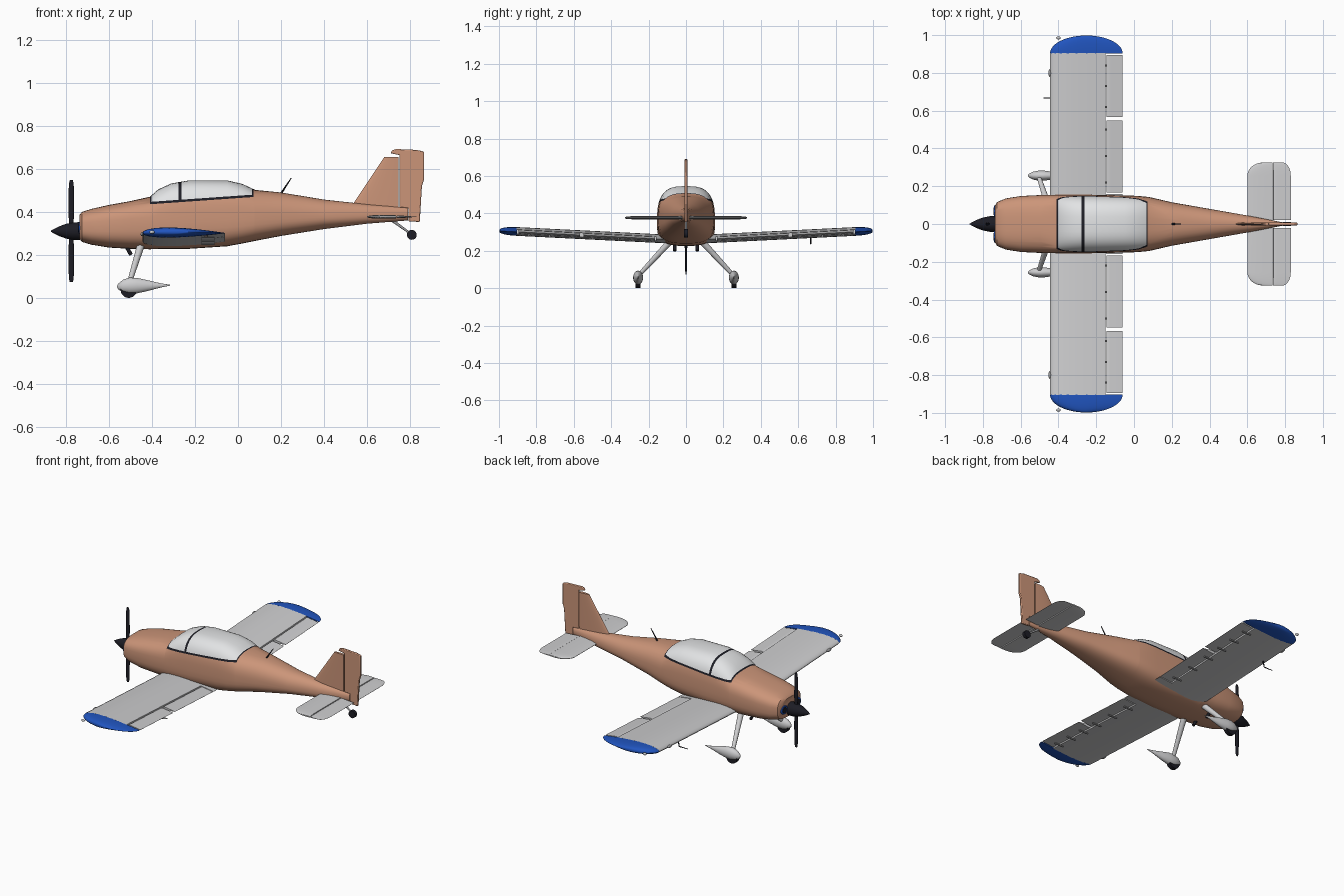
import bpy, bmesh, math
from mathutils import Vector

if bpy.data.objects.get("Cube"):
    bpy.data.objects.remove(bpy.data.objects["Cube"])


def material(name, r, g, b):
    m = bpy.data.materials.new(name)
    m.use_nodes = True
    m.diffuse_color = (r, g, b, 1)
    m.node_tree.nodes["Principled BSDF"].inputs["Base Color"].default_value = (r, g, b, 1)
    return m


TAN = material("tan paint", .60, .30, .19)
GREY = material("light grey paint", .62, .62, .63)
GLASS = material("pale canopy", .76, .77, .78)
BLUE = material("blue paint", .015, .09, .52)
BLACK = material("black trim", .012, .012, .018)
STEEL = material("dull metal", .35, .35, .36)


def finish(bm, name, mats, mirror=False, angle=35):
    bmesh.ops.recalc_face_normals(bm, faces=bm.faces)
    me = bpy.data.meshes.new(name)
    bm.to_mesh(me)
    bm.free()
    ob = bpy.data.objects.new(name, me)
    bpy.context.collection.objects.link(ob)
    for m in mats:
        me.materials.append(m)
    bpy.ops.object.select_all(action='DESELECT')
    ob.select_set(True)
    bpy.context.view_layer.objects.active = ob
    bpy.ops.object.shade_smooth_by_angle(angle=math.radians(angle))
    if mirror:
        mod = ob.modifiers.new("mirror", 'MIRROR')
        mod.use_axis = (False, True, False)
        mod.use_mirror_merge = False
    return ob


def loft_mesh(rings):
    bm = bmesh.new()
    rows = [[bm.verts.new(p) for p in ring] for ring in rings]
    n = len(rows[0])
    for a, b in zip(rows, rows[1:]):
        for i in range(n):
            j = (i + 1) % n
            bm.faces.new((a[i], a[j], b[j], b[i]))
    bm.faces.new(rows[0])
    bm.faces.new(rows[-1])
    return bm


def loft(name, rings, mat, mirror=False):
    return finish(loft_mesh(rings), name, [mat], mirror)


def rod(name, a, b, ra, rb, mat, mirror=False, sides=12):
    a, b = Vector(a), Vector(b)
    q = (b - a).to_track_quat('Z', 'Y')
    circle = [Vector((math.cos(t), math.sin(t), 0)) for t in
              (math.tau * i / sides for i in range(sides))]
    return loft(name, [[p + q @ (v * r) for v in circle] for p, r in ((a, ra), (b, rb))], mat, mirror)


def ball(name, centre, size, mat, mirror=False):
    bm = bmesh.new()
    bmesh.ops.create_uvsphere(bm, u_segments=16, v_segments=10, radius=1)
    bmesh.ops.scale(bm, vec=size, verts=bm.verts)
    bmesh.ops.translate(bm, vec=centre, verts=bm.verts)
    return finish(bm, name, [mat], mirror)


def spin(name, profile, y, z, mat, mirror=False, flat=1, sides=24):
    """Round body along x; each profile entry is x, radius, height shift."""
    rings = [[(x, y + r * flat * math.cos(math.tau * i / sides),
               z + dz + r * math.sin(math.tau * i / sides)) for i in range(sides)]
             for x, r, dz in profile]
    return loft(name, rings, mat, mirror)


# Fuselage: rounded-box sections (x, bottom, top, half width)
stations = [(-.737, .275, .385, .095), (-.725, .26, .40, .116), (-.68, .247, .414, .135),
            (-.6, .234, .432, .148), (-.5, .228, .45, .153), (-.41, .226, .47, .155),
            (-.37, .227, .505, .155), (-.31, .227, .532, .155), (-.23, .228, .546, .155),
            (-.05, .24, .546, .151), (.02, .253, .53, .149), (.08, .265, .502, .143),
            (.2, .288, .49, .115), (.4, .32, .457, .08), (.6, .345, .435, .045),
            (.79, .36, .42, .008)]


def body_ring(x, low, high, half, sides=48):
    mid = .33 + .04 * (x + .73)
    n = 3 - .8 * min(1, max(0, x / .4))
    ring = []
    for i in range(sides):
        c, s = math.cos(math.tau * i / sides), math.sin(math.tau * i / sides)
        h = high - mid if s > 0 else mid - low
        ring.append((x, half * math.copysign(abs(c) ** (2 / n), c),
                     mid + h * math.copysign(abs(s) ** (2 / n), s)))
    return ring


bm = loft_mesh([body_ring(*s) for s in stations])
SLOPE, SILL, FRAME = .07, .464, .011
front, rear, bow = -.41, .072, -.27
cuts = [((x, 0, 0), (1, 0, 0)) for x in (front, front + .007, bow - .007, bow + .007, rear - .006, rear)]
cuts += [((0, 0, z), (-SLOPE, 0, 1)) for z in (SILL, SILL + FRAME)]
for co, no in cuts:
    bmesh.ops.bisect_plane(bm, geom=bm.verts[:] + bm.edges[:] + bm.faces[:], plane_co=co, plane_no=no)
for f in bm.faces:
    c = f.calc_center_median()
    up = c.z - SILL - SLOPE * c.x
    if front < c.x < rear and up > 0:
        edge = up < FRAME or c.x < front + .007 or c.x > rear - .006 or abs(c.x - bow) < .007
        f.material_index = 2 if edge else 1
finish(bm, "fuselage_and_canopy", [TAN, GLASS, BLACK])


# Aerofoil sections, cut between two chord fractions
def thickness(f):
    return 5 * (.2969 * math.sqrt(f) - .126 * f - .3516 * f * f + .2843 * f ** 3 - .1036 * f ** 4)


def foil(x0, x1, t, place, f0=0, f1=1, steps=12):
    """place(x, offset) turns a section point into a 3D point."""
    fr = [f0 + (f1 - f0) * (1 - math.cos(math.pi * i / steps)) / 2 for i in range(steps + 1)]
    half = [thickness(f) * t + .0004 for f in fr]
    if f0 > 0:
        half = [h * min(1, .15 + math.sqrt(i / 4)) for i, h in enumerate(half)]
    xs = [x0 + f * (x1 - x0) for f in fr]
    top = [place(x, h) for x, h in zip(xs, half)]
    return top + [place(x, -h) for x, h in zip(xs, half)][::-1]


LE, TE = -.445, -.06


def wing_ring(y, f0=0, f1=1, k=1):
    mid, half = (LE + TE) / 2, (TE - LE) / 2 * k
    z = .256 + .05 * y
    return foil(mid - half, mid + half, .046 * k ** .7, lambda x, h: (x, y, z + h * (1.1 if h > 0 else .9)), f0, f1)


# Wings with blue rounded tips, flaps and ailerons
loft("wing_centre", [wing_ring(0), wing_ring(.16)], GREY, True)
loft("wing_panel", [wing_ring(.16, 0, .765), wing_ring(.905, 0, .765)], GREY, True)
loft("flap", [wing_ring(.166, .775), wing_ring(.547, .775)], GREY, True)
loft("aileron", [wing_ring(.566, .775), wing_ring(.895, .775)], GREY, True)
tip = [math.sin(math.pi / 2 * i / 10) for i in range(11)]
loft("wing_tip", [wing_ring(.903 + .095 * t, k=max(.06, math.sqrt(1 - t * t))) for t in tip], BLUE, True)
for y in (.22, .36, .5, .62, .73, .84):
    z = .24 + .05 * y
    rod("control_hinge", (-.17, y, z), (-.11, y, z), .005, .005, STEEL, True, 6)
ball("tip_light", (-.4, .985, .306), (.012, .008, .008), GREY, True)
ball("landing_light", (LE, .8, .296), (.008, .022, .009), STEEL, True)
rod("pitot_mast", (-.41, .667, .28), (-.42, .667, .237), .004, .003, BLACK, sides=8)
rod("pitot_tube", (-.42, .667, .237), (-.48, .667, .237), .003, .002, BLACK, sides=8)


# Tailplane and elevators with rounded corners
def tail_ring(y, f0, f1):
    t = min(1, max(0, (y - .255) / .07))
    r = 1 - math.sqrt(1 - t * t)
    # keep the hinge line straight while the corners round off
    return foil(.6, .83, .017 * (1 - .6 * r), lambda x, h: (
        .735 + (x - .735) * (1 - (.6 if x < .735 else .45) * r), y, .377 + h), f0, f1)


ends = [.255 + .07 * t for t in tip]
loft("tailplane", [tail_ring(y, 0, .58) for y in [0] + ends], GREY, True)
loft("elevator", [tail_ring(y, .59, 1) for y in [.02] + ends], GREY, True)


# Fin and rudder
def fin_ring(x0, z):
    c = .86 - x0
    return foil(x0, x0 + c, .016, lambda x, h: (x, h, z), 0, (.747 - x0) / c)


loft("fin", [fin_ring(.515, .405), fin_ring(.535, .437), fin_ring(.68, .655)], TAN)
outline = [(.792, .356), (.845, .353), (.855, .52), (.865, .55), (.865, .68), (.83, .688), (.735, .692),
           (.716, .686), (.71, .672), (.751, .664), (.751, .42), (.792, .418)]
rudder = loft("rudder", [[(x, y, z) for x, z in outline] for y in (-.007, .007)], TAN)
bev = rudder.modifiers.new("soft_edge", 'BEVEL')
bev.width, bev.segments = .004, 2

# Propeller, spinner and cowl inlets
PX, PZ = -.775, .31
spin("spinner", [(-.87, .002, 0), (-.855, .011, 0), (-.83, .023, 0), (-.8, .034, 0), (-.765, .041, 0),
                 (-.735, .042, 0)], 0, PZ, BLACK)
for s, label in ((1, "upper"), (-1, "lower")):
    blade = []
    for r, w, t in ((.02, .009, .008), (.08, .013, .007), (.17, .013, .005), (.22, .011, .004), (.237, .007, .002)):
        blade.append([(PX + w * math.cos(a), t * math.sin(a), PZ + s * r)
                      for a in (math.tau * i / 12 for i in range(12))])
    loft(label + "_blade", blade, BLACK)
spin("cowl_inlet", [(-.742, .026, 0), (-.73, .03, 0)], .068, .325, BLUE, True, 1.1)
spin("inlet_opening", [(-.744, .018, 0), (-.735, .018, 0)], .068, .325, BLACK, True, 1.1)
rod("exhaust_pipe", (-.525, .06, .25), (-.497, .06, .2), .009, .009, BLACK, True)

# Main landing gear
rod("gear_leg", (-.45, .085, .25), (-.505, .252, .07), .018, .011, GREY, True, 16)
spin("wheel_fairing", [(-.562, .004, -.004), (-.555, .015, -.004), (-.535, .029, -.002), (-.505, .037, 0),
                       (-.47, .036, 0), (-.42, .025, 0), (-.36, .01, .001), (-.315, .002, .002)],
     .256, .057, GREY, True, .72)
rod("main_wheel", (-.508, .243, .038), (-.508, .269, .038), .038, .038, BLACK, True, 24)

# Tail wheel and aerial
rod("tail_strut", (.71, 0, .365), (.805, 0, .297), .007, .005, STEEL)
rod("tail_wheel", (.808, -.01, .293), (.808, .01, .293), .023, .023, BLACK, sides=20)
rod("aerial", (.2, 0, .485), (.248, 0, .558), .005, .002, BLACK, sides=8)
